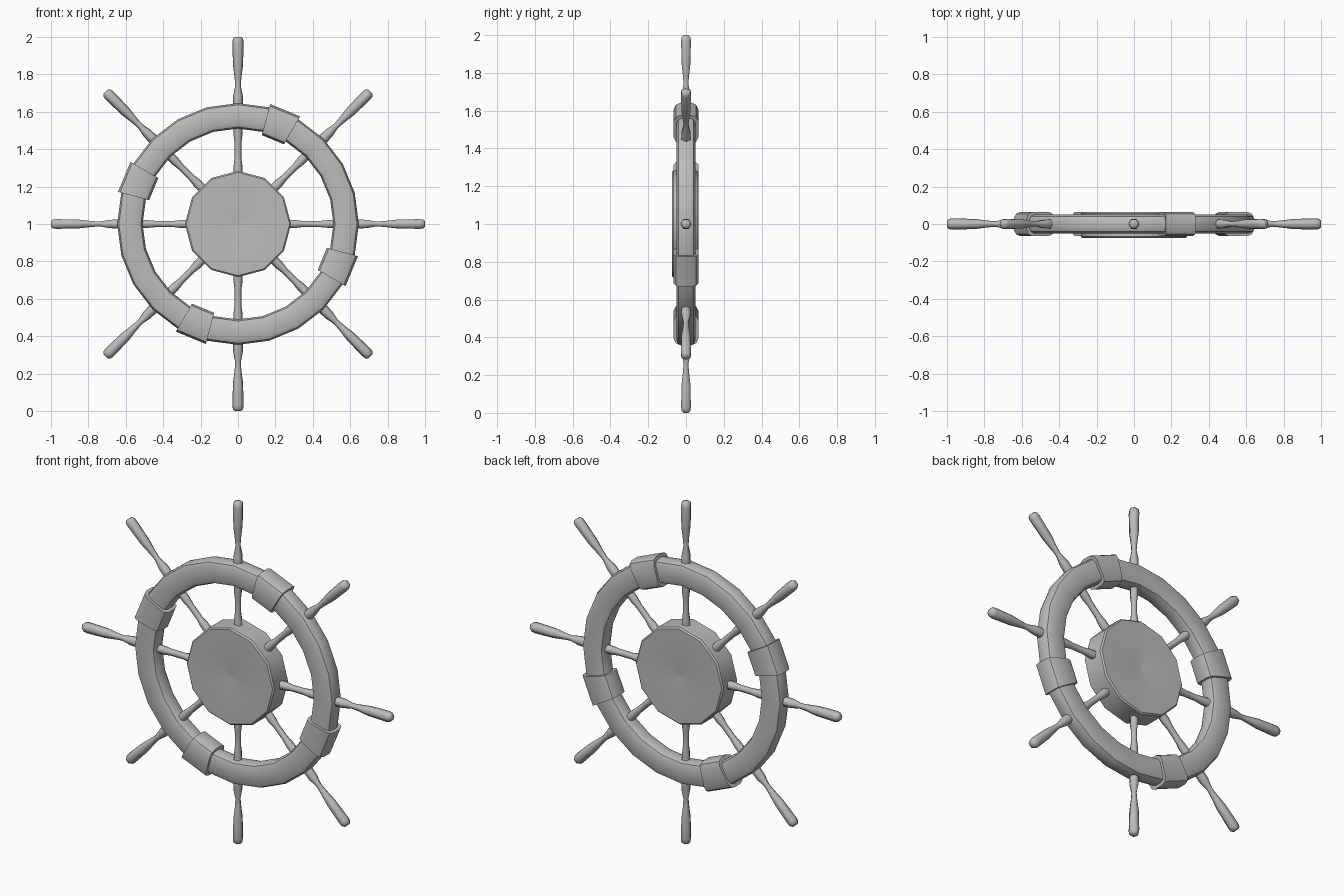
import bpy, bmesh
from math import sin, cos, pi, radians
from mathutils import Matrix, Vector

cube = bpy.data.objects.get("Cube")
if cube:
    bpy.data.objects.remove(cube, do_unlink=True)

CENTRE = Vector((0, 0, 1))

grey = bpy.data.materials.new("plain_grey")
grey.use_nodes = True
colour = (0.5, 0.5, 0.5, 1)
grey.diffuse_color = colour
grey.node_tree.nodes["Principled BSDF"].inputs["Base Color"].default_value = colour


def loft(name, rings, closed=False, caps=True, smooth=40):
    """Skin a list of equal-length point rings into one object."""
    bm = bmesh.new()
    rows = [[bm.verts.new(p) for p in ring] for ring in rings]
    n = len(rows[0])
    pairs = list(zip(rows, rows[1:]))
    if closed:
        pairs.append((rows[-1], rows[0]))
    for a, b in pairs:
        for i in range(n):
            j = (i + 1) % n
            bm.faces.new((a[i], a[j], b[j], b[i]))
    if caps and not closed:
        bm.faces.new(rows[0])
        bm.faces.new(rows[-1])
    bmesh.ops.recalc_face_normals(bm, faces=bm.faces)
    mesh = bpy.data.meshes.new(name)
    bm.to_mesh(mesh)
    bm.free()
    mesh.materials.append(grey)
    obj = bpy.data.objects.new(name, mesh)
    bpy.context.collection.objects.link(obj)
    bpy.ops.object.select_all(action='DESELECT')
    obj.select_set(True)
    bpy.context.view_layer.objects.active = obj
    bpy.ops.object.shade_smooth_by_angle(angle=radians(smooth))
    return obj


def section(angle, half_r, half_y, cut, mid=0.578):
    """Chamfered rectangle standing on the wheel at an angle."""
    quarter = [(half_r, half_y - cut), (half_r - cut * 0.3, half_y - cut * 0.3),
               (half_r - cut, half_y)]
    pts = quarter + [(-r, y) for r, y in reversed(quarter)]
    pts += [(-r, -y) for r, y in pts]
    return [CENTRE + Vector(((mid + r) * cos(angle), y, (mid + r) * sin(angle)))
            for r, y in pts]


# Rim
STEPS = 24
loft("rim", [section(2 * pi * i / STEPS, 0.068, 0.05, 0.03) for i in range(STEPS)],
     closed=True)

# Collars wrapped round the rim, one rim segment long
for k in range(4):
    start = radians(60 + 90 * k)
    loft(f"collar_{k + 1}", [section(start + radians(a), 0.086, 0.065, 0.036)
                             for a in (0, 15)])

# Hub: twelve-sided drum with a shallow dimple on both faces
hub_profile = [(0.015, -0.066), (0.07, -0.073), (0.276, -0.075), (0.284, -0.067),
               (0.284, 0.057), (0.276, 0.065), (0.07, 0.063), (0.015, 0.056)]
loft("hub", [[CENTRE + Vector((r * cos(i * pi / 6), y, r * sin(i * pi / 6)))
              for i in range(12)] for r, y in hub_profile])

# Spokes with turned handles: (distance from centre, radius)
spoke_profile = [(0.2, 0.024), (0.31, 0.024), (0.35, 0.018), (0.43, 0.018),
                 (0.47, 0.023), (0.64, 0.027), (0.685, 0.026), (0.74, 0.015),
                 (0.78, 0.018), (0.85, 0.027), (0.97, 0.03), (0.99, 0.027),
                 (1.0, 0.016)]
for k in range(8):
    turn = Matrix.Rotation(k * pi / 4, 3, 'Y')
    twist = pi / 2 if k in (2, 6) else 0
    rings = [[CENTRE + turn @ Vector((r * cos(twist + i * pi / 3),
                                      r * sin(twist + i * pi / 3), d))
              for i in range(6)] for d, r in spoke_profile]
    loft(f"spoke_{k + 1}", rings, smooth=62)
